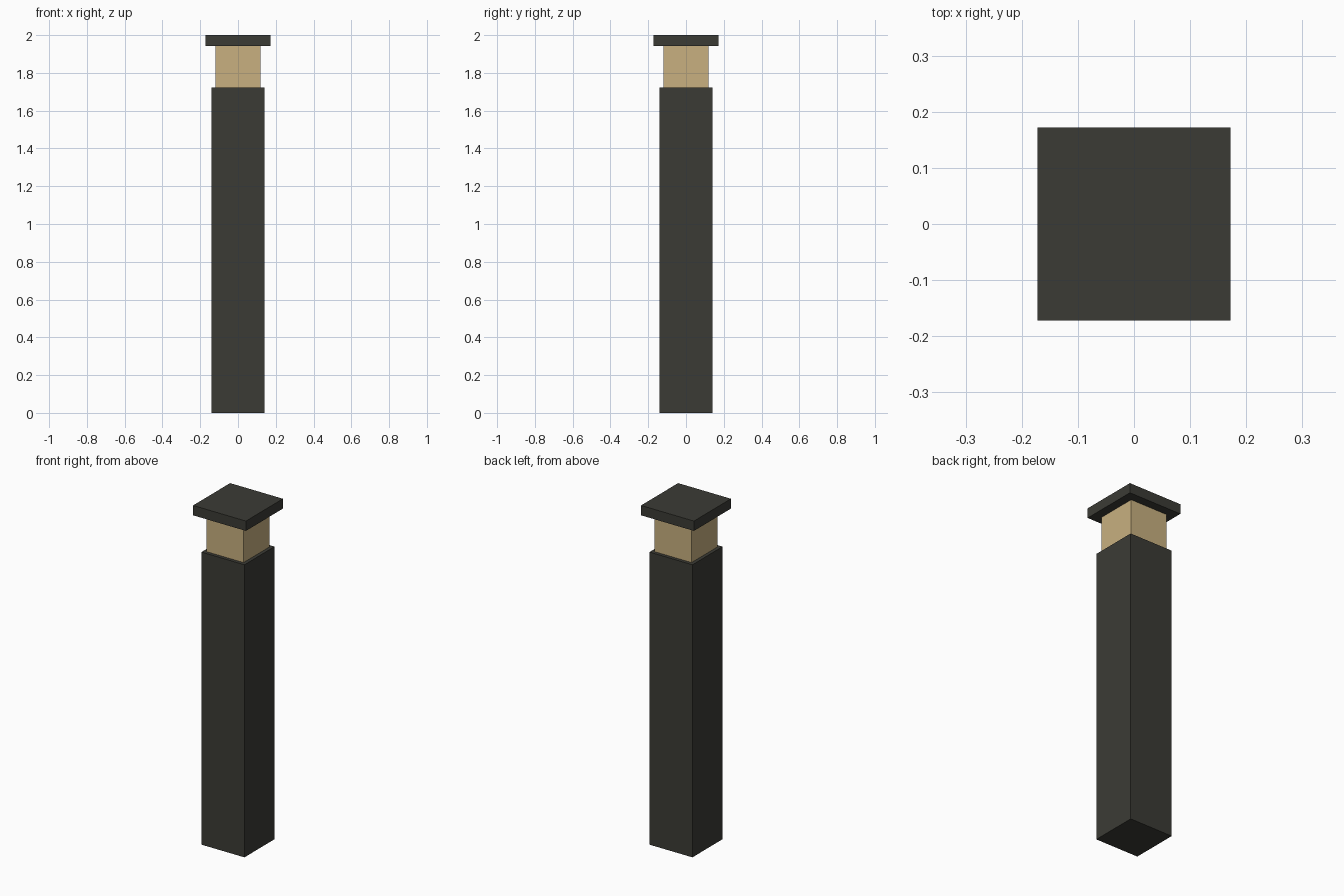
import bpy

default = bpy.data.objects.get("Cube")
if default:
    bpy.data.objects.remove(default, do_unlink=True)


def make_material(name, rgb):
    mat = bpy.data.materials.new(name)
    mat.use_nodes = True
    colour = (*rgb, 1)
    mat.diffuse_color = colour
    mat.node_tree.nodes["Principled BSDF"].inputs["Base Color"].default_value = colour
    return mat


def block(name, width, bottom, top, mat):
    """Square block centred on the z axis, between two heights."""
    bpy.ops.mesh.primitive_cube_add(size=1, location=(0, 0, (bottom + top) / 2))
    obj = bpy.context.object
    obj.name = obj.data.name = name
    obj.scale = (width, width, top - bottom)
    bpy.ops.object.transform_apply(location=False, rotation=False, scale=True)
    obj.data.materials.append(mat)
    return obj


dark_metal = make_material("dark metal", (0.044, 0.044, 0.036))
warm_glass = make_material("warm glass", (0.578, 0.434, 0.216))

POST_TOP = 1.722
LAMP_TOP = 1.942

# Tall post, lit section and overhanging cap
block("post", 0.28, 0, POST_TOP, dark_metal)
block("lamp", 0.24, POST_TOP, LAMP_TOP, warm_glass)
block("cap", 0.344, LAMP_TOP, 2, dark_metal)
